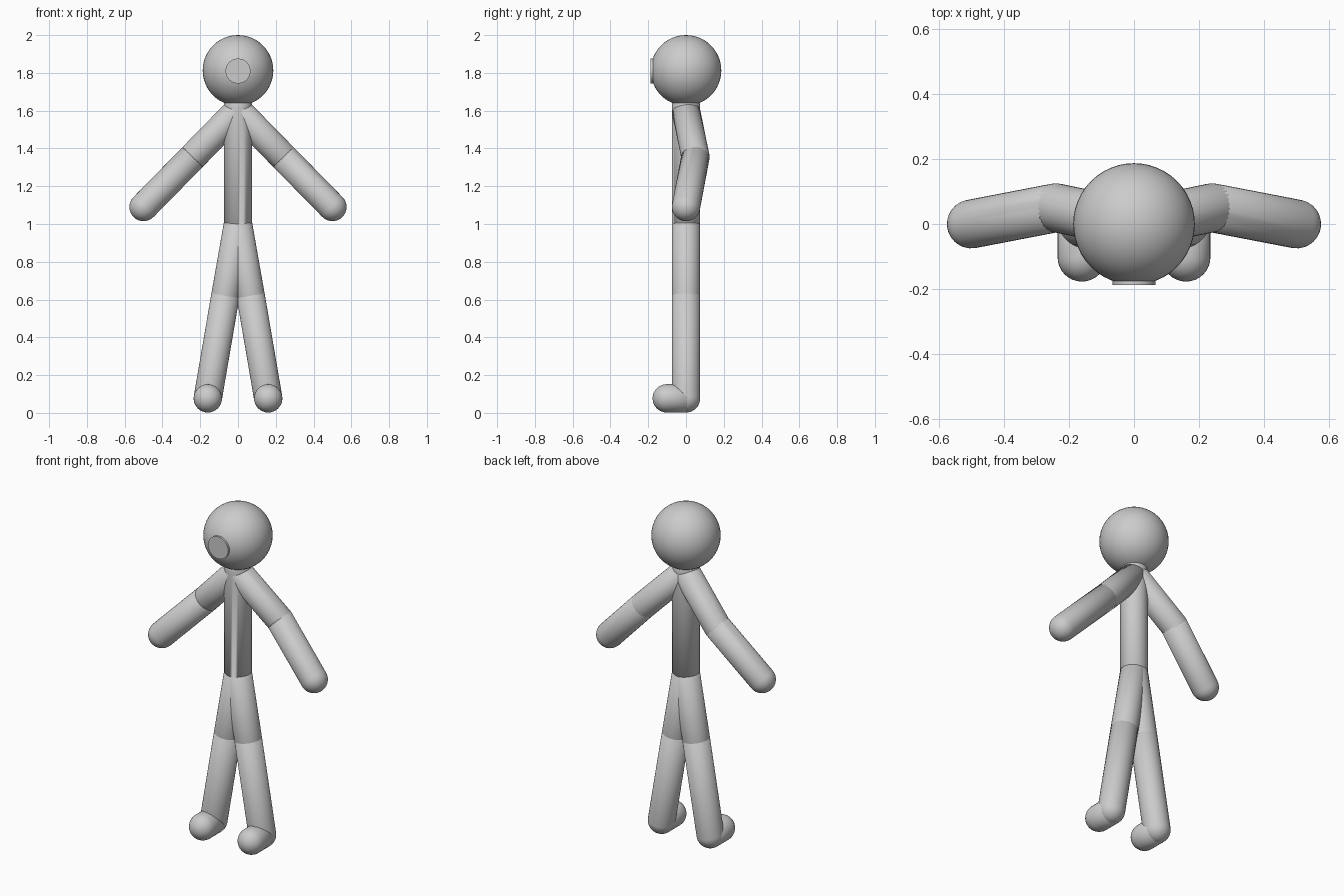
import bpy, bmesh
from mathutils import Vector, Matrix

if "Cube" in bpy.data.objects:
    bpy.data.objects.remove(bpy.data.objects["Cube"])

R = 0.075  # limb radius


def finish(name, bm):
    me = bpy.data.meshes.new(name)
    bm.to_mesh(me)
    bm.free()
    ob = bpy.data.objects.new(name, me)
    bpy.context.collection.objects.link(ob)
    for p in me.polygons:
        p.use_smooth = True
    return ob


def ball(name, centre, radius):
    bm = bmesh.new()
    bmesh.ops.create_uvsphere(bm, u_segments=48, v_segments=24, radius=radius,
                              matrix=Matrix.Translation(centre))
    return finish(name, bm)


def capsule(name, a, b, radius=R):
    # sphere split at its equator and stretched along the segment a-b
    a, b = Vector(a), Vector(b)
    d = b - a
    bm = bmesh.new()
    bmesh.ops.create_uvsphere(bm, u_segments=32, v_segments=16, radius=radius)
    ring = bmesh.ops.bisect_plane(bm, geom=bm.verts[:] + bm.edges[:] + bm.faces[:],
                                  plane_co=(0, 0, 0), plane_no=(0, 0, 1))
    edges = [e for e in bm.edges if all(abs(v.co.z) < 1e-5 for v in e.verts)]
    ext = bmesh.ops.split_edges(bm, edges=edges)
    top = {v for f in bm.faces if f.calc_center_median().z > 0 for v in f.verts}
    for v in top:
        v.co.z += d.length
    rims = [e for e in bm.edges if e.is_boundary]
    bmesh.ops.bridge_loops(bm, edges=rims)
    bmesh.ops.recalc_face_normals(bm, faces=bm.faces)
    rot = d.to_track_quat('Z', 'Y').to_matrix().to_4x4()
    bm.transform(Matrix.Translation(a) @ rot)
    return finish(name, bm)


# head with a slightly flattened face
ball("head", (0, 0, 1.813), 0.187)
bm = bmesh.new()
bmesh.ops.create_cone(bm, cap_ends=True, segments=32, radius1=0.066, radius2=0.066, depth=0.08,
                      matrix=Matrix.Translation((0, -0.147, 1.81)) @ Matrix.Rotation(1.5707963, 4, 'X'))
face = finish("face_patch", bm)
for p in face.data.polygons:
    p.use_smooth = len(p.vertices) == 4

# torso
capsule("torso", (0, 0, 1.0), (0, 0, 1.62))

# arms and legs, both sides
for side, s in (("right", -1), ("left", 1)):
    shoulder, elbow, hand = (0, 0, 1.6), (s * 0.24, 0.05, 1.355), (s * 0.5, 0, 1.09)
    hip, knee, ankle = (0, 0, 1.0), (s * 0.067, 0, 0.62), (s * 0.16, 0, 0.077)
    toe = (s * 0.16, -0.102, 0.077)
    capsule(side + "_upper_arm", shoulder, elbow)
    capsule(side + "_forearm", elbow, hand)
    capsule(side + "_thigh", hip, knee)
    capsule(side + "_shin", knee, ankle)
    capsule(side + "_foot", ankle, toe)
